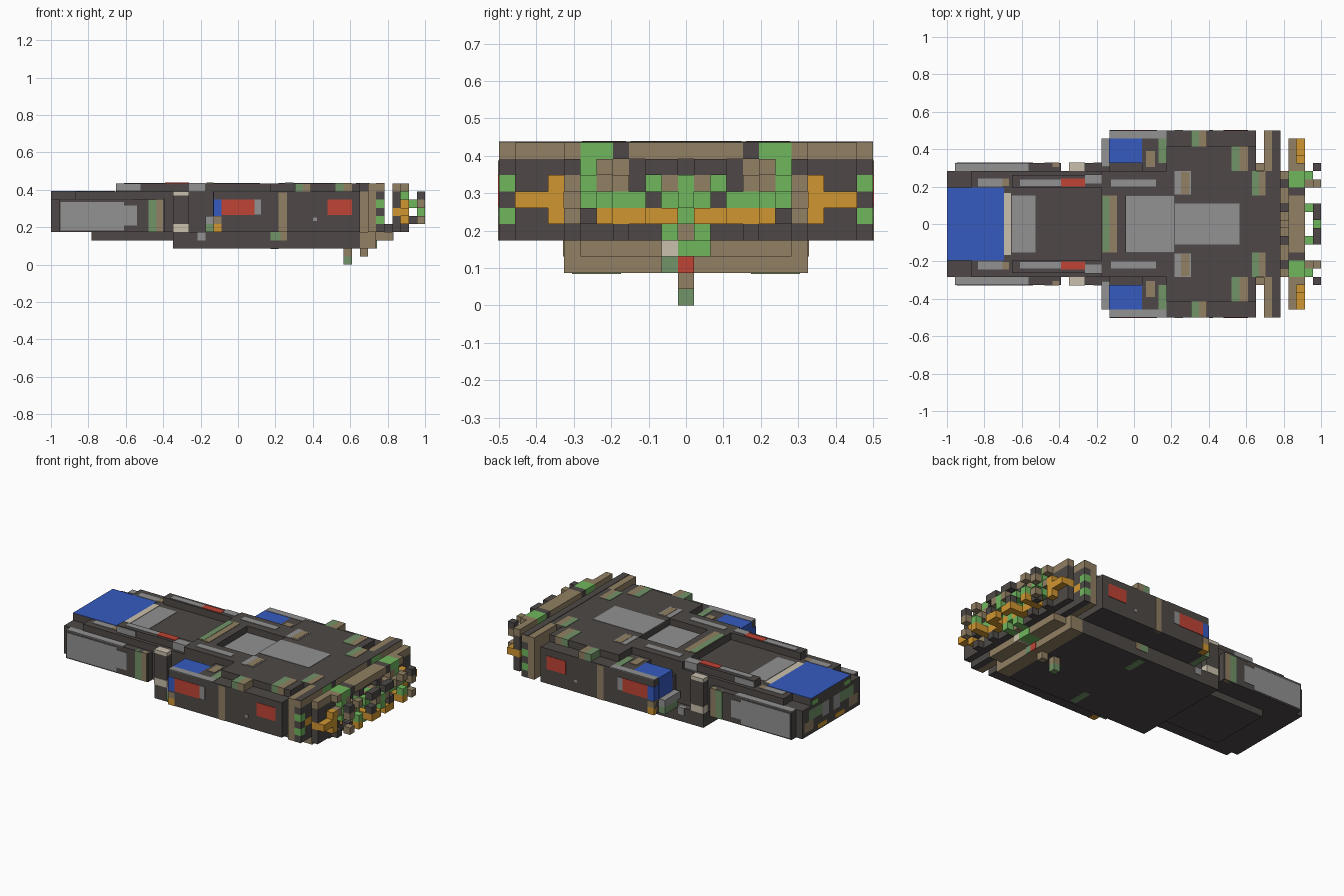
import bpy
import bmesh

UNIT = 2 / 46      # one grid cell
SKIN = 0.06        # thickness of painted plates, in cells

old = bpy.data.objects.get("Cube")
if old:
    bpy.data.objects.remove(old, do_unlink=True)


def linear(value):
    value /= 255
    return value / 12.92 if value < 0.04 else ((value + 0.055) / 1.055) ** 2.4


def material(name, *rgb):
    mat = bpy.data.materials.new(name)
    colour = [linear(v) for v in rgb] + [1]
    mat.diffuse_color = colour
    mat.use_nodes = True
    mat.node_tree.nodes["Principled BSDF"].inputs["Base Color"].default_value = colour
    return mat


PAINT = {
    "d": material("dark hull", 78, 73, 71),
    "g": material("grey plating", 146, 146, 146),
    "u": material("blue glass", 54, 91, 192),
    "r": material("red panel", 192, 68, 53),
    "b": material("brown rust", 145, 128, 99),
    "n": material("bright green", 112, 183, 93),
    "m": material("moss green", 114, 147, 104),
    "o": material("orange glow", 208, 150, 48),
    "w": material("pale beige", 202, 193, 173),
}
KEYS = list(PAINT)


def add_box(bm, colour, x, y, z):
    """Add a box given as cell ranges; x counts from the nose, y from the middle."""
    corners = [bm.verts.new(((i - 23) * UNIT, j * UNIT, k * UNIT))
               for k in z for j in sorted(y) for i in x]
    for loop in ("0231", "4576", "0154", "2673", "0462", "1375"):
        face = bm.faces.new([corners[int(c)] for c in loop])
        face.material_index = KEYS.index(colour)


def finish(name, bm):
    mesh = bpy.data.meshes.new(name)
    bm.to_mesh(mesh)
    bm.free()
    for mat in PAINT.values():
        mesh.materials.append(mat)
    obj = bpy.data.objects.new(name, mesh)
    bpy.context.collection.objects.link(obj)


def single(name, colour, x, y, z):
    bm = bmesh.new()
    add_box(bm, colour, x, y, z)
    finish(name, bm)


def centre(name, colour, x, half, z):
    single(name, colour, x, (-half, half), z)


def pair(name, colour, x, y, z):
    bm = bmesh.new()
    add_box(bm, colour, x, y, z)
    add_box(bm, colour, x, (-y[0], -y[1]), z)
    finish(name, bm)


def roof(k):
    return (k - SKIN, k + SKIN)


# Main fuselage, deck and keel
centre("nose_block", "d", (0, 3), 4.5, (4, 9))
pair("nose_shoulder", "d", (0, 3), (4.5, 6.5), (4, 8))
centre("fuselage", "d", (3, 40), 6.5, (4, 9))
centre("fore_deck", "d", (19, 22), 6.5, (9, 10))
pair("deck_sides", "d", (22, 28), (3.5, 6.5), (9, 10))
centre("aft_deck", "d", (28, 40), 6.5, (9, 10))
pair("deck_wing", "d", (27, 38), (6.5, 9.5), (9, 10))
centre("nose_keel", "d", (5, 15), 4.5, (3, 4))
centre("upper_keel", "d", (15, 38), 7.5, (3, 4))
centre("lower_keel", "d", (15, 38), 7.5, (2, 3))
centre("keel_tail", "b", (38, 40), 7.5, (2, 4))
centre("keel_tail_step", "b", (40, 42), 6.5, (3, 4))

# Nose glass and forward deck markings
centre("nose_glass", "u", (0, 7), 4.5, roof(9))
centre("glass_sill", "w", (6.9, 7.9), 3.8, roof(9))
centre("deck_slope", "g", (8, 10.9), 3.5, roof(9))
pair("nose_rail_plate", "g", (3.8, 6.8), (4.6, 5.6), roof(9))
pair("nose_rail_rust", "b", (6.8, 7.6), (4.7, 5.6), roof(9))
pair("deck_rail", "d", (8, 19), (4.5, 6), (9, 10))
pair("rail_side_plate", "g", (8, 11), (5.9, 6.05), (9.1, 9.9))
pair("rail_stripe", "g", (9, 16.5), (4.7, 5.5), roof(10))
pair("rail_red_light", "r", (14, 17), (4.6, 5.6), (9.9, 10.1))
pair("rail_end_plate", "g", (17, 19), (5, 6.1), (9, 10.05))
centre("deck_rust_band", "b", (19.1, 20.9), 3.5, roof(10))
centre("deck_moss_band", "m", (19.1, 20), 3.4, (9.9, 10.1))
pair("deck_stripe", "g", (20.2, 25.7), (4.6, 5.5), roof(10))

# Sunken hatch and long rear plate
centre("hatch_floor", "g", (22, 28), 3.5, roof(9))
centre("rear_plate", "g", (28, 36), 2.5, roof(10))
pair("deck_grille", "g", (28, 30), (3.6, 6.5), roof(10))
pair("deck_grille_rust", "b", (28.8, 29.8), (3.7, 6.4), (9.9, 10.1))
pair("stern_moss", "m", (37.5, 38.4), (3.5, 6.5), roof(10))
pair("stern_rust", "b", (38.4, 39.2), (3.5, 6.5), roof(10))
pair("flank_rust", "b", (38, 39), (6, 6.6), (4, 9))

# Side pods of the nose
pair("side_pod", "d", (1, 14), (6.5, 7.5), (4, 8))
pair("pod_plate", "g", (1.2, 9), (7, 7.56), (4.2, 7.7))
pair("pod_plate_tip", "g", (9, 10.6), (7, 7.56), (4.8, 7.3))
pair("pod_top_plate", "g", (1, 10), (6.5, 7.5), roof(8))
pair("pod_moss_stripe", "m", (12, 13), (7, 7.56), (4, 8))
pair("pod_rust_stripe", "b", (13, 13.8), (7, 7.56), (4, 8.05))
pair("pod_clamp", "d", (15, 17), (6.5, 7.5), (5, 8.5))
pair("clamp_top", "w", (15, 17), (6.5, 7.55), (8.5, 9))
pair("clamp_foot", "w", (15, 17), (6.5, 7.55), (4, 5))

# Marks on the nose end
for name, colour, y, z in (
        ("nose_moss", "m", (2, 5), (6, 7.5)), ("nose_rust", "b", (4, 6), (4.6, 6)),
        ("nose_glow", "o", (1, 3), (4.2, 4.8)), ("nose_green", "n", (3, 4.4), (8, 8.6)),
        ("nose_grey", "g", (0.5, 2), (5.5, 7.5))):
    pair(name, colour, (-0.02, 0.1), y, z)

# Wide nacelles with their own glass
pair("nacelle", "d", (27, 38), (6.5, 11.5), (4, 9))
pair("nacelle_front", "d", (20, 27), (6.5, 11.5), (4, 8))
pair("nacelle_roof_edge", "d", (20, 27), (10.5, 11.5), (8, 9))
pair("roof_edge_plate", "g", (20, 27), (10.5, 11.5), roof(9))
pair("nacelle_roof", "d", (24, 27), (6.5, 10.5), (8, 9))
pair("nacelle_glass", "u", (19.9, 24), (7.5, 10.5), (6, 9))
pair("nacelle_lip", "g", (19, 20), (7, 10.5), (5, 6))
pair("nacelle_lip_moss", "m", (19, 20), (7.5, 10.5), (4, 5))
pair("lip_glow", "o", (20, 21), (10.5, 11.56), (4, 5))
pair("lip_rust", "b", (20, 21), (10.5, 11.56), (5, 5.9))
pair("side_glass", "u", (19.98, 21), (10.5, 11.55), (6, 8))
pair("side_red_panel", "r", (21, 25), (11, 11.56), (6.1, 8))
pair("side_panel_edge", "g", (25, 25.8), (11, 11.56), (6.2, 8))
pair("side_rust_stripe", "b", (28, 29), (11, 11.56), (4, 8.9))
pair("rear_red_panel", "r", (34, 37), (11, 11.56), (6.1, 8))
pair("side_bolt", "g", (32.2, 32.7), (11, 11.56), (5.4, 5.8))
pair("roof_moss", "m", (26, 27), (7.5, 10.5), roof(9))
pair("roof_rust", "b", (24.5, 25.6), (7, 9), roof(9))
pair("outer_bump_moss", "m", (30, 31), (9.5, 11.5), (9, 10))
pair("outer_bump_rust", "b", (31, 32), (9.5, 11.5), (9, 10))
pair("inner_bump_moss", "m", (35, 36), (6.5, 9.6), (9, 10.05))
pair("inner_bump_rust", "b", (36, 37), (6.5, 9.6), (9, 10.05))
pair("keel_moss", "m", (27, 28.2), (7, 7.56), (3, 4))
pair("keel_rust", "b", (28.2, 29), (7, 7.56), (3, 4))
pair("keel_plate", "g", (18, 19), (7, 7.56), (3, 4))
pair("belly_moss", "m", (27, 28), (4, 7), roof(2))

# Hanging debris below the stern
centre("debris_red", "r", (39.5, 40.1), 0.5, (2, 3))
centre("debris_rust", "b", (36, 37), 0.5, (1, 2))
centre("debris_moss", "m", (36, 37), 0.5, (0, 1))
centre("debris_chip", "b", (38, 39), 0.5, (1, 2))
single("debris_green", "n", (40, 42.1), (-0.5, 1.5), (3, 4))
single("debris_beige", "w", (40, 42.1), (-1.5, -0.5), (3, 4))
single("debris_lichen", "m", (39.5, 40.1), (-1.5, -0.5), (2, 3))

# Broken stern: colour of each cell from the middle outward, top row first
PATTERN = ["bbbbdnnbbbbb",
           "ddddbbnddddd",
           "nbndbbnboddn",
           "nndnnnnboood",
           "nooooodboddn",
           "bndddddddddd"]


def stern_layer(name, x, columns, rows, keep):
    bm = bmesh.new()
    for row in rows:
        for col in columns:
            if keep(row, col):
                for side in ((1, -1) if col else (1,)):
                    y = (side * col - 0.5, side * col + 0.5)
                    add_box(bm, PATTERN[row][col], x, y, (9 - row, 10 - row))
    finish(name, bm)


everything = range(len(PATTERN))
middle_rows = range(1, 5)
pair("stern_rim", "b", (39, 40), (6.5, 11.5), (4, 10))
stern_layer("stern_frame", (40, 41), range(7, 12), everything, lambda r, c: True)
stern_layer("stern_wall", (40, 41), range(7), everything,
            lambda r, c: r == 0 or (r + c) % 4 != 1)
centre("stern_roof", "d", (40, 41), 11.5, roof(10))
stern_layer("stern_links", (41, 42), range(7), everything,
            lambda r, c: r == 5 and c in (0, 2, 5))
stern_layer("stern_shell", (42, 43), range(11), everything, lambda r, c: True)
stern_layer("stern_flakes", (43, 44), range(11), everything,
            lambda r, c: PATTERN[r][c] in "no" or c < 8 and (r == 0 or (r + c) % 3 == 0))
stern_layer("stern_chips", (44, 45), range(8), middle_rows,
            lambda r, c: c in (2, 5, 6) and r % 2 == 0)
stern_layer("stern_tips", (45, 46), range(8), middle_rows,
            lambda r, c: c in (0, 1, 2, 5, 7) and (r + c) % 3 != 1)
